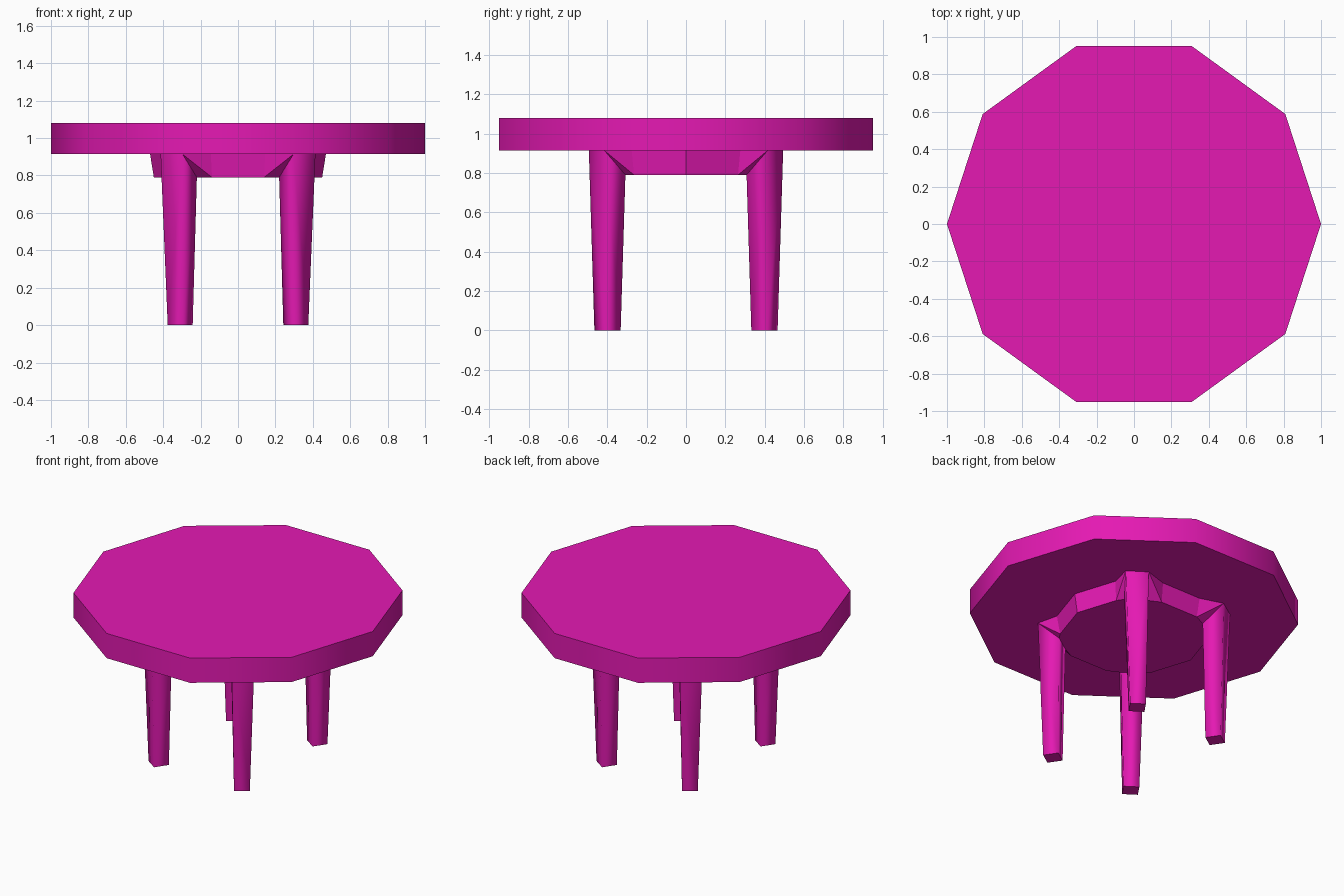
import bpy, bmesh
from math import cos, sin, pi, radians
from mathutils import Vector

if "Cube" in bpy.data.objects:
    bpy.data.objects.remove(bpy.data.objects["Cube"])

Z_FLOOR, Z_APRON, Z_UNDER, Z_TOP = 0.0, 0.79, 0.914, 1.08
R_APRON_LOW, R_APRON_HIGH = 0.45, 0.47

pink = bpy.data.materials.new("pink")
pink.diffuse_color = (0.78, 0.01, 0.45, 1)
pink.use_nodes = True
pink.node_tree.nodes["Principled BSDF"].inputs["Base Color"].default_value = pink.diffuse_color


def polar(r, deg, z):
    return Vector((r * cos(radians(deg)), r * sin(radians(deg)), z))


def finish(bm, name):
    bmesh.ops.recalc_face_normals(bm, faces=bm.faces)
    mesh = bpy.data.meshes.new(name)
    bm.to_mesh(mesh)
    bm.free()
    mesh.materials.append(pink)
    obj = bpy.data.objects.new(name, mesh)
    bpy.context.collection.objects.link(obj)
    return obj


def decagon_slab(name, r_low, r_high, z_low, z_high, smooth):
    bm = bmesh.new()
    low, high = ([bm.verts.new(polar(r, 36 * i, z)) for i in range(10)]
                 for r, z in ((r_low, z_low), (r_high, z_high)))
    bm.faces.new(low)
    bm.faces.new(high)
    for i in range(10):
        j = (i + 1) % 10
        side = bm.faces.new((low[i], low[j], high[j], high[i]))
        side.smooth = smooth
    # keep the rims crisp
    for e in bm.edges:
        if e.verts[0].co.z == e.verts[1].co.z:
            e.smooth = False
    return finish(bm, name)


# Ten-sided top and the tapered apron under it
decagon_slab("tabletop", 1, 1, Z_UNDER, Z_TOP, True)
decagon_slab("apron", R_APRON_LOW, R_APRON_HIGH, Z_APRON, Z_UNDER, False)


def leg(name, sx, sy):
    bm = bmesh.new()

    def v(p):
        return bm.verts.new((p[0] * sx, p[1] * sy, p[2]))

    # apron corners the bracket grows from
    al, bl = v(polar(R_APRON_LOW, 72, Z_APRON)), v(polar(R_APRON_LOW, 36, Z_APRON))
    ah, bh = v(polar(R_APRON_HIGH, 72, Z_UNDER)), v(polar(R_APRON_HIGH, 36, Z_UNDER))
    # outer corners at the tabletop, inner corners at the apron's lower edge
    oa, ob = v((0.297, 0.494, Z_UNDER)), v((0.414, 0.415, Z_UNDER))
    ia, ib = v((0.22, 0.387, Z_APRON)), v((0.335, 0.308, Z_APRON))
    # square foot turned to face outward
    c, n, t = Vector((0.309, 0.399, Z_FLOOR)), polar(0.048, 55.5, 0), polar(0.048, -34.5, 0)
    foa, fob, fib, fia = v(c + n - t), v(c + n + t), v(c - n + t), v(c - n - t)

    shaft = [(oa, ob, fob, foa), (ob, ib, fib, fob), (ib, ia, fia, fib), (ia, oa, foa, fia)]
    bracket = [(ah, al, oa), (al, ia, oa), (bh, bl, ob), (bl, ib, ob),
               (al, bl, ib, ia), (ah, bh, ob, oa), (al, bl, bh, ah), (foa, fob, fib, fia)]
    for f in shaft:
        bm.faces.new(f).smooth = True
    for f in bracket:
        bm.faces.new(f)
    # only the long leg edges are shaded smooth
    for e in bm.edges:
        e.smooth = all(f.smooth for f in e.link_faces)
    return finish(bm, name)


# Four mirrored legs with their brackets
for fb, sy in (("front", -1), ("back", 1)):
    for lr, sx in (("left", -1), ("right", 1)):
        leg(f"{fb}_{lr}_leg", sx, sy)
